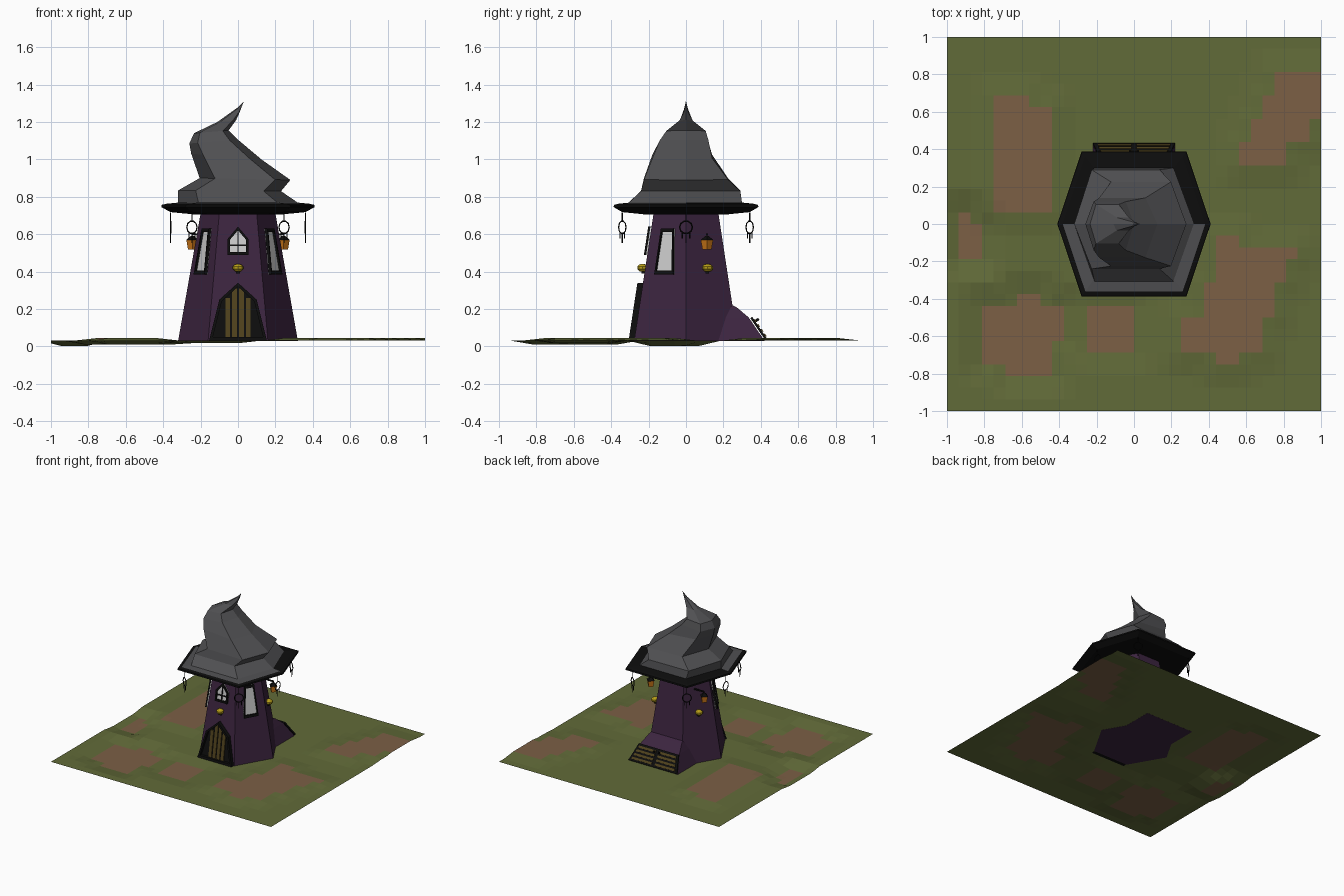
import bpy, bmesh, math
from mathutils import Vector

if "Cube" in bpy.data.objects:
    bpy.data.objects.remove(bpy.data.objects["Cube"])

def material(name, r, g, b):
    m = bpy.data.materials.new(name)
    m.diffuse_color = (r, g, b, 1)
    m.use_nodes = True
    m.node_tree.nodes["Principled BSDF"].inputs["Base Color"].default_value = m.diffuse_color
    return m

PURPLE = material("purple_wall", .045, .018, .05)
BLACK = material("black_trim", .004, .004, .004)
GREY = material("hat_grey", .08, .08, .085)
GRASS = material("grass", .12, .145, .04)
DIRT = material("dirt", .2, .115, .06)
WOOD = material("wood", .08, .055, .012)
PANE = material("pane", .6, .6, .6)
ORANGE = material("orange_glass", .65, .2, .01)
YELLOW = material("yellow_lamp", .5, .36, .01)

def mesh(name, verts, faces, *mats):
    me = bpy.data.meshes.new(name)
    me.from_pydata([tuple(v) for v in verts], [], faces)
    for m in mats:
        me.materials.append(m)
    bm = bmesh.new()
    bm.from_mesh(me)
    bmesh.ops.recalc_face_normals(bm, faces=bm.faces)
    bm.to_mesh(me)
    bm.free()
    ob = bpy.data.objects.new(name, me)
    bpy.context.collection.objects.link(ob)
    return ob

def loft(name, rings, *mats, caps=True):
    n = len(rings[0])
    verts = [v for r in rings for v in r]
    faces = [(k*n+i, k*n+(i+1) % n, (k+1)*n+(i+1) % n, (k+1)*n+i)
             for k in range(len(rings)-1) for i in range(n)]
    if caps:
        faces += [tuple(range(n)), tuple(range(len(verts)-n, len(verts)))]
    return mesh(name, verts, faces, *mats)

# Tower walls: regular hexagon narrowing upwards
Z0, Z1, R0, R1 = .03, .74, .32, .195
loft("tower_walls", [[(r*math.cos(i*math.pi/3), r*math.sin(i*math.pi/3), z) for i in range(6)]
                     for z, r in ((Z0, R0), (Z1, R1))], PURPLE)

def on_wall(deg, u, z, d):
    """Point on the wall facing deg: u sideways, z height, d outward."""
    a = math.radians(deg)
    r = (R0 + (R1-R0)*(z-Z0)/(Z1-Z0))*math.cos(math.pi/6) + d
    return (r*math.cos(a) - u*math.sin(a), r*math.sin(a) + u*math.cos(a), z)

def panel(name, deg, pts, d0, d1, mat):
    return loft(name, [[on_wall(deg, u, z, d) for u, z in pts] for d in (d0, d1)], mat)

def frame(name, deg, pts, s, d, mat):
    cz = sum(z for _, z in pts)/len(pts)
    inner = [(u*s, cz+(z-cz)*s) for u, z in pts]
    rings = [[on_wall(deg, u, z, o) for u, z in p]
             for p, o in ((pts, 0), (pts, d), (inner, d), (inner, 0))]
    return loft(name, rings, mat, caps=False)

def bar(name, deg, u0, u1, z0, z1, d, mat):
    return panel(name, deg, [(u0, z0), (u1, z0), (u1, z1), (u0, z1)], 0, d, mat)

# Front door with arch frame and planks
arch = [(-.155, .03), (.155, .03), (.1, .25), (0, .34), (-.1, .25)]
frame("door_frame", -90, arch, .87, .03, BLACK)
panel("door_back", -90, [(u*.9, .19+(z-.19)*.9) for u, z in arch], 0, .008, BLACK)
for u, top in ((-.055, .26), (-.018, .31), (.018, .31), (.055, .26)):
    bar("door_plank", -90, u-.013, u+.013, .04, top, .014, WOOD)

# Front window
win = [(-.055, .49), (.055, .49), (.055, .575), (0, .64), (-.055, .575)]
panel("front_pane", -90, win, 0, .006, PANE)
frame("front_window_frame", -90, win, .78, .018, BLACK)
bar("window_bar_upright", -90, -.004, .004, .49, .635, .012, BLACK)
bar("window_bar_cross", -90, -.05, .05, .536, .544, .012, BLACK)

# Tall side windows on the two front side walls
tall = [(-.058, .385), (.058, .385), (.038, .63), (-.038, .63)]
for deg in (-30, 210):
    panel("side_pane", deg, tall, 0, .006, PANE)
    frame("side_window_frame", deg, tall, .84, .018, BLACK)

# Cellar entrance flaring out of the back wall
prof = [(.24, .225, .14), (.27, .21, .15), (.335, .155, .175), (.42, .03, .22)]
loft("cellar_flare", [[(-w, .15, z), (-w, y, z), (w, y, z), (w, .15, z)] for y, z, w in prof], PURPLE)

def on_hatch(x, t, d):
    p = Vector((x*(1-.18*t), .424-.08*t, .033+.118*t))
    return p + Vector((0, .83, .56))*d

def hatch_slab(name, x0, x1, t0, t1, d, mat):
    q = [(x0, t0), (x1, t0), (x1, t1), (x0, t1)]
    loft(name, [[on_hatch(x, t, o) for x, t in q] for o in (0, d)], mat)

hatch_slab("cellar_hatch", -.22, .22, 0, 1, .012, BLACK)
for s in (-1, 1):
    for k in range(4):
        hatch_slab("cellar_slat", s*.015, s*.2, .1+.22*k, .22+.22*k, .018, WOOD)
    hatch_slab("hatch_handle", s*.02, s*.03, .75, .85, .035, BLACK)

# Hat brim: hexagonal, grey strip on the front half of its top
def hexring(s, z):
    return [(x*s, y*s, z) for x, y in ((.41, 0), (.28, .387), (-.28, .387),
                                       (-.41, 0), (-.28, -.387), (.28, -.387))]
brim = loft("hat_brim", [hexring(.55, .705), hexring(.88, .718), hexring(1, .745),
                         hexring(.995, .757), hexring(.93, .763), hexring(.7, .772)], BLACK, GREY)
for f in brim.data.polygons:
    if f.center.z > .764 and f.center.y < -.05:
        f.material_index = 1

# Crooked hat: (left x, left z, right x, right z, front y, back y)
def hatring(xl, zl, xr, zr, yf, yb):
    pts = []
    for t, y in ((1, 0), (.83, yb), (.17, yb), (0, 0), (.17, yf), (.83, yf)):
        pts.append((xl+(xr-xl)*t, y, zl+(zr-zl)*t))
    return pts
loft("crooked_hat", [hatring(*r) for r in (
    (-.32, .765, .325, .765, -.31, .30), (-.32, .834, .23, .83, -.24, .29),
    (-.205, .90, .28, .89, -.225, .225), (-.25, 1.03, .125, 1.0, -.18, .14),
    (-.26, 1.085, .0, 1.105, -.14, .12), (-.235, 1.14, -.05, 1.155, -.105, .105),
    (-.11, 1.2, -.01, 1.21, -.035, .035), (-.005, 1.275, .008, 1.25, -.01, .01),
    (.029, 1.309, .031, 1.31, -.001, .001))], GREY)

def solid(name, op, loc, scale, mat, **kw):
    bm = bmesh.new()
    op(bm, **kw)
    for v in bm.verts:
        v.co = Vector([c*s for c, s in zip(v.co, scale)]) + Vector(loc)
    me = bpy.data.meshes.new(name)
    bm.to_mesh(me)
    bm.free()
    me.materials.append(mat)
    bpy.context.collection.objects.link(bpy.data.objects.new(name, me))

# Yellow lamps on three walls
for deg in (-90, 30, 150):
    solid("yellow_lamp", bmesh.ops.create_uvsphere, on_wall(deg, 0, .42, .014),
          (.03, .03, .022), YELLOW, u_segments=8, v_segments=5, radius=1)
    solid("lamp_base", bmesh.ops.create_cube, on_wall(deg, 0, .4, .006), (.02, .02, .02), BLACK, size=1)

# Hanging lanterns on the back side walls
for s in (-1, 1):
    x, y = s*.243, .112
    solid("lantern_glass", bmesh.ops.create_cone, (x, y, .543), (1, 1, 1), ORANGE, cap_ends=True,
          segments=4, radius1=.024, radius2=.033, depth=.05)
    solid("lantern_cap", bmesh.ops.create_cone, (x, y, .58), (1, 1, 1), BLACK, cap_ends=True,
          segments=4, radius1=.036, radius2=.006, depth=.024)
    solid("lantern_arm", bmesh.ops.create_cube, (s*.2, y, .6), (.09, .01, .01), BLACK, size=1)

# Rings with dangling tails hung from each brim corner
def wire(name, pts, r, closed=False):
    cu = bpy.data.curves.new(name, 'CURVE')
    cu.dimensions = '3D'
    cu.bevel_depth, cu.bevel_resolution = r, 0
    sp = cu.splines.new('POLY')
    sp.points.add(len(pts)-1)
    for p, c in zip(sp.points, pts):
        p.co = (*c, 1)
    sp.use_cyclic_u = closed
    cu.materials.append(BLACK)
    bpy.context.collection.objects.link(bpy.data.objects.new(name, cu))

for x, y, _ in hexring(.88, 0):
    t = Vector((-y, x, 0)).normalized()
    c = Vector((x, y, .637))
    up = Vector((0, 0, 1))
    wire("charm_ring", [c + .034*(t*math.cos(a) + up*math.sin(a))
                        for a in [i*math.pi/5 for i in range(10)]], .004, True)
    wire("charm_string", [c + up*.034, c + up*.08], .003)
    for k, n in ((-.02, .06), (0, .085), (.02, .06)):
        wire("charm_tail", [c + t*k - up*.028, c + t*k - up*n], .003)

# Ground: 32 x 32 grid; dirt patches raise or sink it (height, boxes in 1/16 units)
patches = [
    (.014, [(-12, -9, 1, 11), (-9, -7, 1, 10)]),
    (-.03, [(-15, -13, -3, 0), (-15, -14, 0, 1)]),
    (-.022, [(-13, -6, -10, -7), (-13, -7, -12, -10), (-11, -7, -13, -12), (-10, -8, -7, -6)]),
    (-.014, [(-4, 0, -11, -7)]),
    (.014, [(7, 9, -2, -1), (7, 14, -3, -2), (7, 13, -5, -3), (6, 12, -8, -5), (4, 11, -11, -8), (7, 9, -12, -11)]),
    (.014, [(9, 13, 5, 7), (10, 15, 7, 9), (11, 16, 9, 11), (12, 16, 11, 13)])]

def height(i, j):
    z = .031
    for amp, boxes in patches:
        d = min(math.hypot(max(a-i, 0, i-b), max(c-j, 0, j-e)) for a, b, c, e in boxes)
        z += amp*max(0, 1 - d/2)
    return max(z, 0)

N = range(-16, 17)
ground = mesh("ground", [(i/16, j/16, height(i, j)) for j in N for i in N],
              [(r*33+c, r*33+c+1, r*33+c+34, r*33+c+33) for r in range(32) for c in range(32)], GRASS, DIRT)
for f in ground.data.polygons:
    i, j = f.center.x*16, f.center.y*16
    if any(a < i < b and c < j < e for _, bs in patches for a, b, c, e in bs):
        f.material_index = 1
